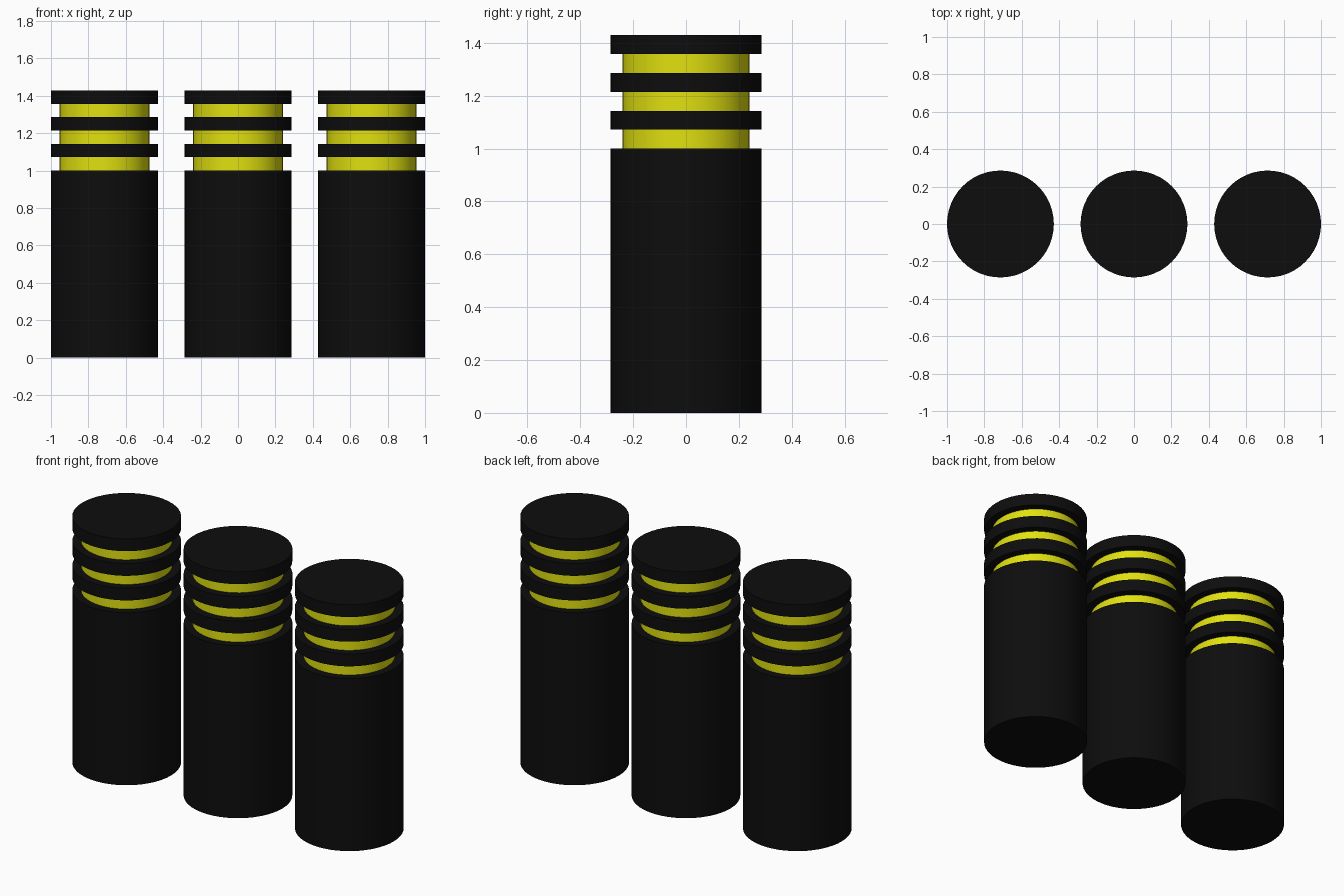
import bpy
import math

if "Cube" in bpy.data.objects:
    bpy.data.objects.remove(bpy.data.objects["Cube"])

R = 2 / 7        # body and ring radius
R_IN = 0.24      # yellow band radius
H = 1 / 14       # height of each band and ring
SPACING = 5 / 7


def material(name, color):
    m = bpy.data.materials.new(name)
    m.diffuse_color = color
    m.use_nodes = True
    m.node_tree.nodes["Principled BSDF"].inputs["Base Color"].default_value = m.diffuse_color
    return m


black = material("black", (0.004, 0.004, 0.004, 1))
yellow = material("yellow", (0.75, 0.75, 0.005, 1))


def cylinder(name, x, z, radius, height, mat):
    bpy.ops.mesh.primitive_cylinder_add(vertices=48, radius=radius, depth=height,
                                        location=(x, 0, z + height / 2))
    ob = bpy.context.object
    ob.name = name
    ob.data.materials.append(mat)
    bpy.ops.object.shade_smooth_by_angle(angle=math.radians(30))


# Three identical posts in a row
for side, x in (("left", -SPACING), ("middle", 0), ("right", SPACING)):
    cylinder(f"{side}_body", x, 0, R, 1, black)
    # Alternating recessed yellow bands and black rings
    for i in range(3):
        z = 1 + 2 * i * H
        cylinder(f"{side}_band_{i + 1}", x, z, R_IN, H, yellow)
        cylinder(f"{side}_ring_{i + 1}", x, z + H, R, H, black)
